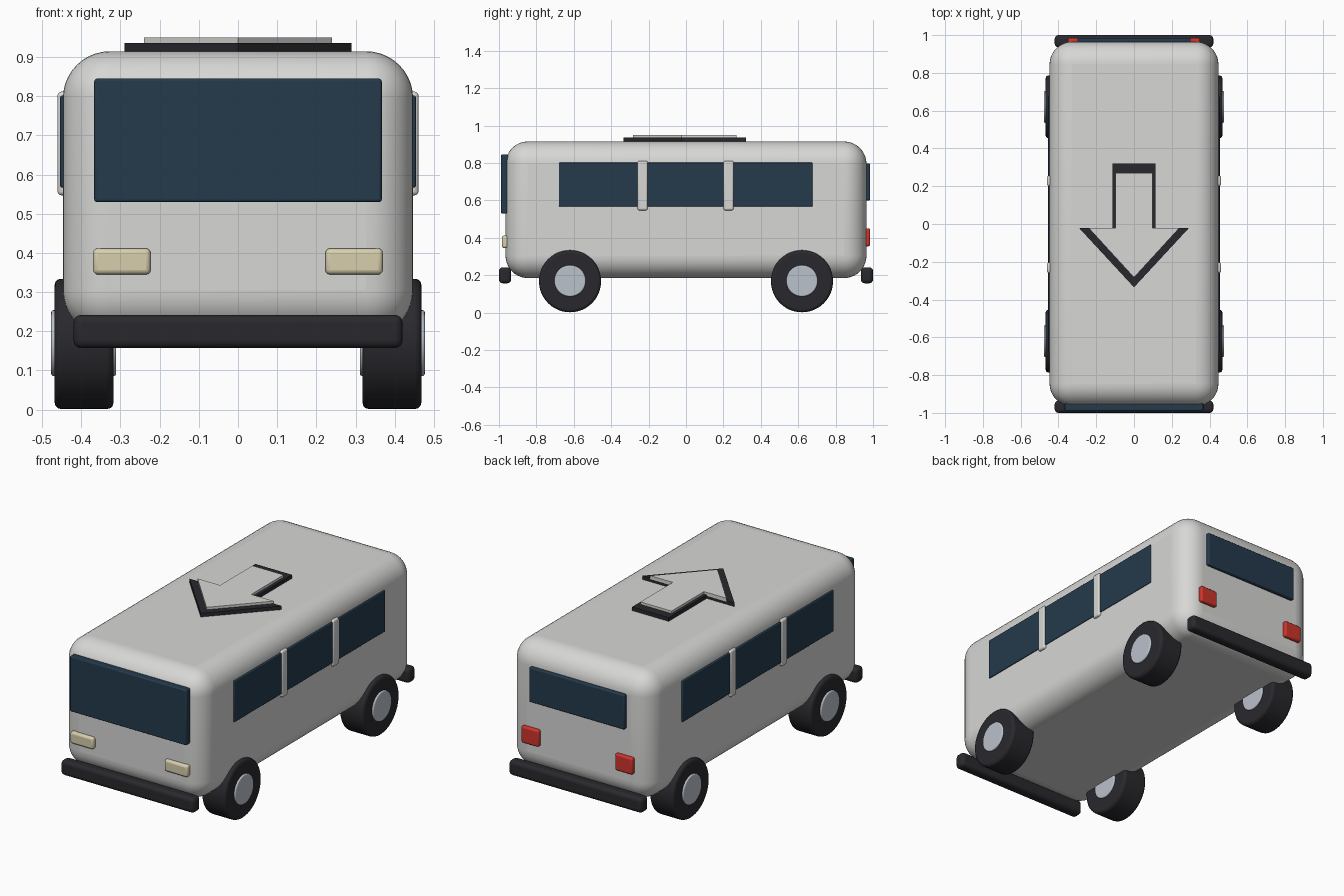
import bpy, bmesh, math

cube = bpy.data.objects.get("Cube")
if cube:
    bpy.data.objects.remove(cube, do_unlink=True)


def material(name, rgb):
    m = bpy.data.materials.new(name)
    m.use_nodes = True
    m.diffuse_color = (*rgb, 1)
    m.node_tree.nodes["Principled BSDF"].inputs["Base Color"].default_value = (*rgb, 1)
    return m


paint = material("off white paint", (0.68, 0.68, 0.67))
glass = material("dark blue glass", (0.018, 0.042, 0.072))
rubber = material("black rubber", (0.022, 0.022, 0.027))
metal = material("silver hub", (0.50, 0.54, 0.60))
cream = material("cream lamp", (0.68, 0.62, 0.42))
red = material("red lamp", (0.62, 0.035, 0.025))


def finish(name, bm, mat, bevel=0.0, segments=3):
    """Turn a bmesh into a bevelled, smooth shaded object."""
    bmesh.ops.recalc_face_normals(bm, faces=bm.faces)
    mesh = bpy.data.meshes.new(name)
    bm.to_mesh(mesh)
    bm.free()
    mesh.materials.append(mat)
    obj = bpy.data.objects.new(name, mesh)
    bpy.context.collection.objects.link(obj)
    if bevel:
        mod = obj.modifiers.new("Bevel", "BEVEL")
        mod.width = bevel
        mod.segments = segments
        mod.limit_method = "ANGLE"
    bpy.ops.object.select_all(action="DESELECT")
    obj.select_set(True)
    bpy.context.view_layer.objects.active = obj
    bpy.ops.object.shade_smooth_by_angle(angle=math.radians(35))
    return obj


def box(name, xs, ys, zs, mat, bevel=0.0, segments=3):
    bm = bmesh.new()
    bmesh.ops.create_cube(bm, size=1)
    for v in bm.verts:
        for i, (lo, hi) in enumerate((xs, ys, zs)):
            v.co[i] = (lo + hi) / 2 + v.co[i] * (hi - lo)
    return finish(name, bm, mat, bevel, segments)


def axle_cylinder(name, x0, x1, y, z, radius, mat, bevel):
    bm = bmesh.new()
    bmesh.ops.create_cone(bm, cap_ends=True, segments=48, radius1=radius,
                          radius2=radius, depth=abs(x1 - x0))
    for v in bm.verts:
        a, b, c = v.co
        v.co = ((x0 + x1) / 2 + c, y + a, z + b)
    return finish(name, bm, mat, bevel)


def arrow(name, half_shaft, half_head, tail, neck, tip, z0, z1, mat):
    half = [(half_shaft, tail), (half_shaft, neck), (half_head, neck)]
    outline = half + [(0, tip)] + [(-x, y) for x, y in reversed(half)]
    bm = bmesh.new()
    face = bm.faces.new([bm.verts.new((x, y, z0)) for x, y in outline])
    new = bmesh.ops.extrude_face_region(bm, geom=[face])["geom"]
    bmesh.ops.translate(bm, vec=(0, 0, z1 - z0),
                        verts=[g for g in new if isinstance(g, bmesh.types.BMVert)])
    return finish(name, bm, mat)


# Body shell
box("body", (-0.447, 0.447), (-0.965, 0.965), (0.185, 0.915), paint, 0.12, 10)

# Front and rear glass
box("windshield", (-0.367, 0.367), (-0.99, -0.95), (0.53, 0.845), glass, 0.007)
box("rear_window", (-0.3, 0.3), (0.95, 0.985), (0.60, 0.797), glass, 0.007)

# Bumpers
for end, side in (("front", -1), ("rear", 1)):
    box(end + "_bumper", (-0.42, 0.42), sorted((side * 0.935, side)),
        (0.157, 0.242), rubber, 0.02, 4)

for side, word in ((1, "left"), (-1, "right")):
    def span(a, b):
        return sorted((side * a, side * b))

    # Lamps
    box(word + "_headlight", span(0.223, 0.37), (-0.985, -0.95), (0.345, 0.412), cream, 0.012)
    box(word + "_tail_light", span(0.24, 0.35), (0.95, 0.985), (0.355, 0.45), red, 0.01)

    # Side glass and the pillars dividing it
    box(word + "_side_window", span(0.43, 0.454), (-0.68, 0.677), (0.567, 0.802), glass, 0.005)
    for place, y in (("front", -0.232), ("rear", 0.228)):
        box(f"{word}_{place}_pillar", span(0.43, 0.461), (y - 0.027, y + 0.027),
            (0.547, 0.812), paint, 0.01)

    # Wheels
    for place, y in (("front", -0.62), ("rear", 0.62)):
        axle_cylinder(f"{word}_{place}_tire", *span(0.318, 0.468), y, 0.168, 0.166, rubber, 0.015)
        axle_cylinder(f"{word}_{place}_hub", *span(0.311, 0.477), y, 0.17, 0.084, metal, 0.006)

# Roof arrow: dark base with a light plate on top
arrow("arrow_base", 0.115, 0.29, 0.32, -0.022, -0.335, 0.90, 0.936, rubber)
arrow("arrow_plate", 0.098, 0.24, 0.27, -0.021, -0.283, 0.93, 0.95, paint)
